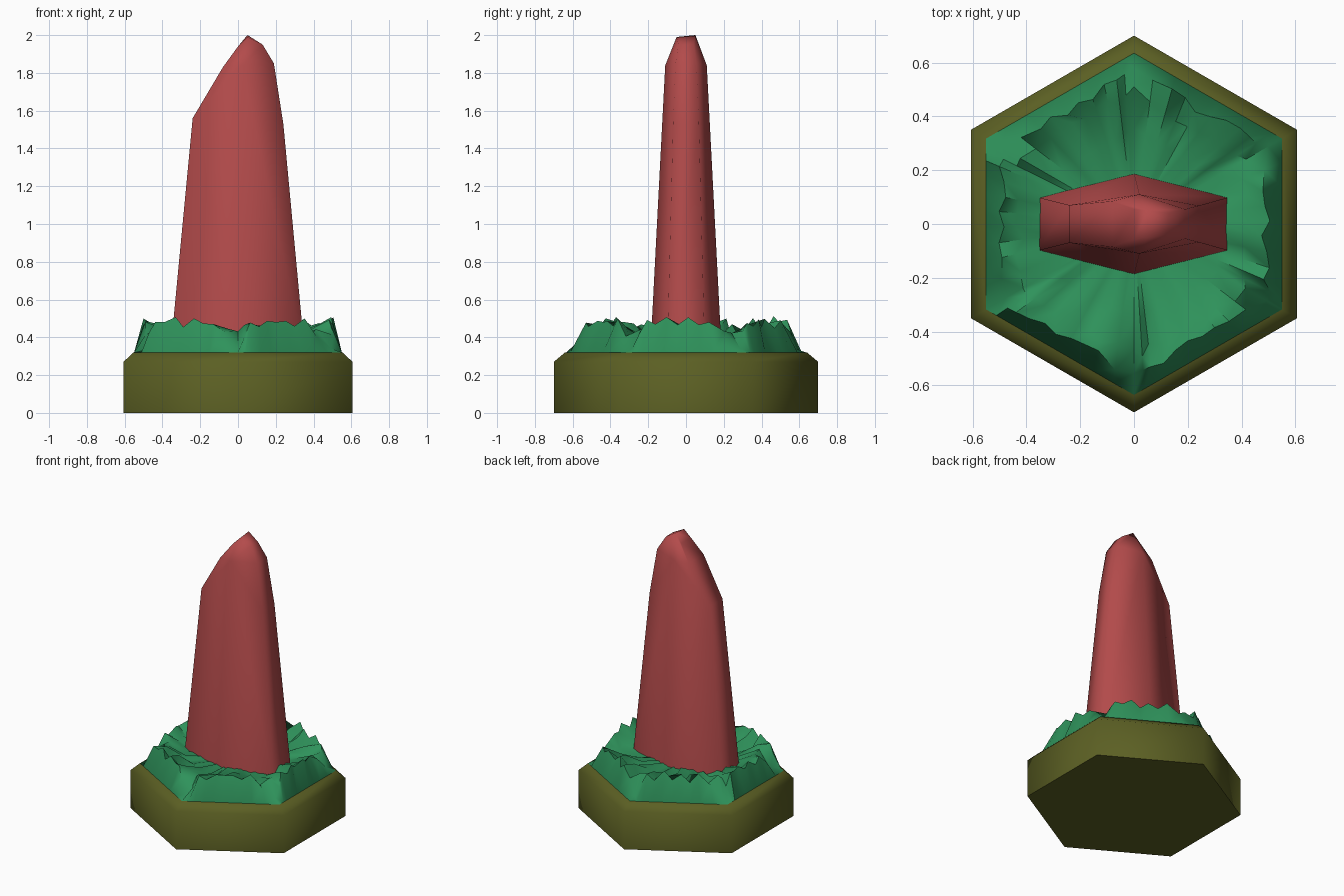
import bpy, bmesh, math, random
from mathutils import Vector

if "Cube" in bpy.data.objects:
    bpy.data.objects.remove(bpy.data.objects["Cube"])

random.seed(4)


def material(name, rgb):
    m = bpy.data.materials.new(name)
    m.diffuse_color = (*rgb, 1)
    m.use_nodes = True
    m.node_tree.nodes["Principled BSDF"].inputs["Base Color"].default_value = m.diffuse_color
    return m


def finish(name, bm, mat, angle):
    bmesh.ops.recalc_face_normals(bm, faces=bm.faces)
    me = bpy.data.meshes.new(name)
    bm.to_mesh(me)
    bm.free()
    me.materials.append(mat)
    ob = bpy.data.objects.new(name, me)
    bpy.context.collection.objects.link(ob)
    bpy.ops.object.select_all(action='DESELECT')
    bpy.context.view_layer.objects.active = ob
    ob.select_set(True)
    bpy.ops.object.shade_smooth_by_angle(angle=math.radians(angle))
    return ob


def hexagon(r, z):
    return [Vector((r * math.sin(k * math.pi / 3), -r * math.cos(k * math.pi / 3), z)) for k in range(6)]


def loft(bm, rings):
    rows = [[bm.verts.new(p) for p in ring] for ring in rings]
    n = len(rows[0])
    for a, b in zip(rows, rows[1:]):
        for i in range(n):
            j = (i + 1) % n
            bm.faces.new((a[i], a[j], b[j], b[i]))
    bm.faces.new(rows[0])
    bm.faces.new(rows[-1])


olive = material("olive", (0.105, 0.115, 0.017))
green = material("green", (0.028, 0.29, 0.105))
red = material("red", (0.45, 0.07, 0.07))

# Hexagonal plinth with a chamfered upper rim
bm = bmesh.new()
loft(bm, [hexagon(0.70, 0), hexagon(0.70, 0.27), hexagon(0.64, 0.32)])
finish("plinth", bm, olive, 65)

# Rugged ground: a crested mound along each hexagon side, notched at the corners
steps = [0, 0.07, 0.13, 0.22, 0.32, 0.42, 0.52, 0.62, 0.72, 0.86]
crest = [0.34, 0.42, 0.49, 0.47, 0.50, 0.47, 0.50, 0.46, 0.49, 0.42]
corners = hexagon(0.635, 0)
rings = [[] for _ in range(6)]
for k in range(6):
    for t, h in zip(steps, crest):
        p = corners[k].lerp(corners[(k + 1) % 6], t)
        top = h if t == 0 else h + random.uniform(-0.02, 0.015)
        profile = [(1, 0.29), (1, 0.32),
                   (0.89 + random.uniform(-0.03, 0.03), top),
                   (0.77 + random.uniform(-0.04, 0.04), 0.44 + random.uniform(-0.04, 0.04)),
                   (0.56, 0.40 + random.uniform(-0.02, 0.02)),
                   (0.25, 0.39)]
        for ring, (s, z) in zip(rings, profile):
            ring.append(Vector((p.x * s, p.y * s, z)))
bm = bmesh.new()
loft(bm, rings)
finish("rugged_ground", bm, green, 50)

# Tapered standing stone: half profile of (x, y, z), mirrored in y and hulled
stone = [(-0.36, 0.10, 0.30), (0, 0.19, 0.30), (0.355, 0.10, 0.30),
         (-0.24, 0.07, 1.56), (0.24, 0.068, 1.53),
         (-0.08, 0.085, 1.83), (0.02, 0.11, 1.84), (0.19, 0.055, 1.85),
         (0, 0.055, 1.94), (0.13, 0.04, 1.95), (0.05, 0.05, 1.99)]
bm = bmesh.new()
for x, y, z in stone:
    for s in (-1, 1):
        bm.verts.new((x, y * s, z + (0.01 if z > 1.98 and s > 0 else 0)))
hull = bmesh.ops.convex_hull(bm, input=bm.verts)
bmesh.ops.delete(bm, geom=list({v for v in hull["geom_interior"] if isinstance(v, bmesh.types.BMVert)}), context='VERTS')
finish("standing_stone", bm, red, 80)
